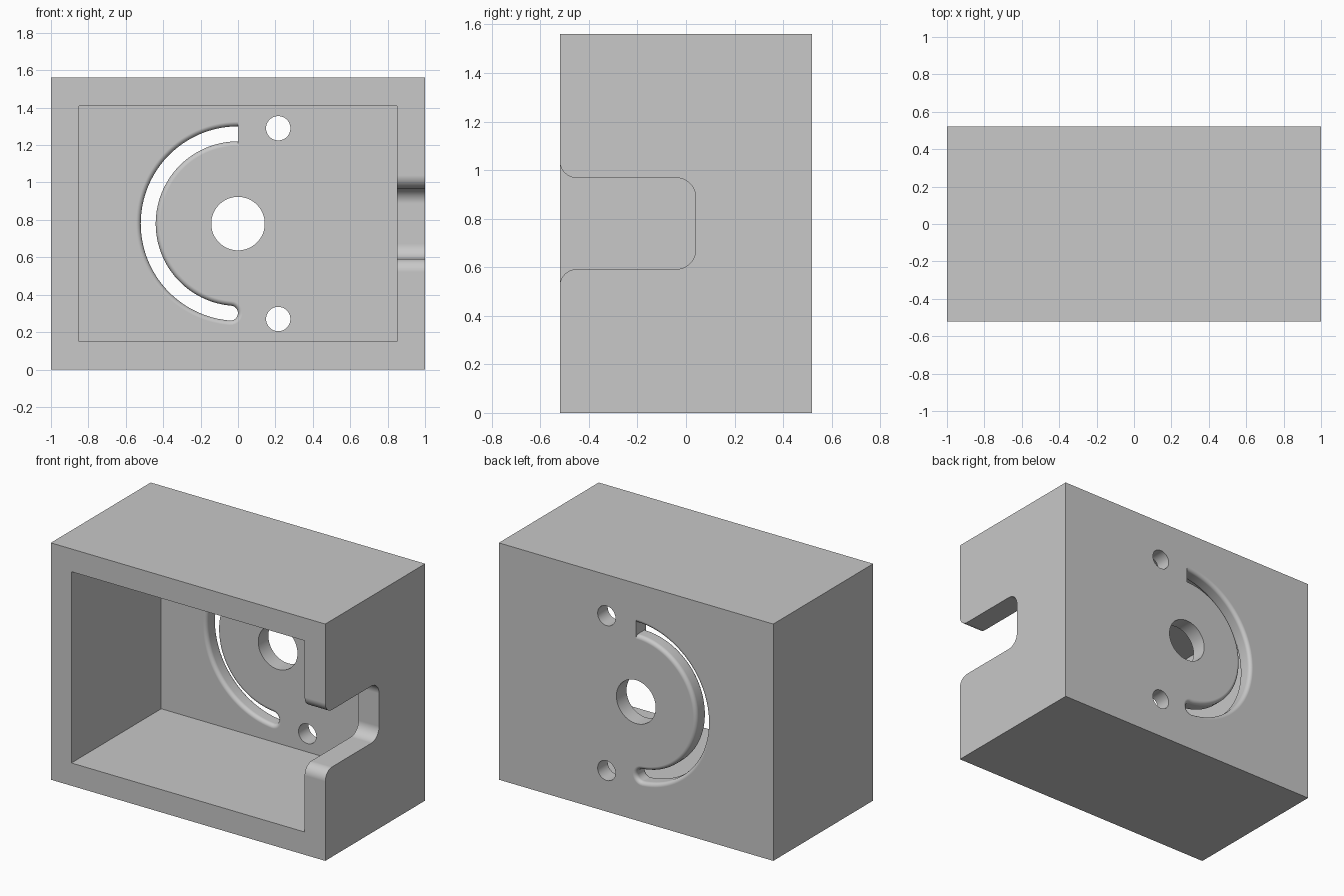
import bpy
import bmesh
from math import cos, sin, pi, radians
from mathutils import Vector

default = bpy.data.objects.get("Cube")
if default:
    bpy.data.objects.remove(default, do_unlink=True)

W, D, H = 2.0, 1.04, 1.56      # outer size
WALL, BACK = 0.15, 0.105       # side wall and back plate thickness
Y_OUT = D / 2
Y_IN = Y_OUT - BACK
MID = H / 2

grey = bpy.data.materials.new("light grey")
grey.use_nodes = True
grey.diffuse_color = (0.58, 0.58, 0.58, 1)
grey.node_tree.nodes["Principled BSDF"].inputs["Base Color"].default_value = grey.diffuse_color


def loft(name, rings):
    """Closed solid through rings with equal point counts."""
    bm = bmesh.new()
    loops = [[bm.verts.new(p) for p in ring] for ring in rings]
    n = len(loops[0])
    for a, b in zip(loops, loops[1:]):
        for i in range(n):
            j = (i + 1) % n
            bm.faces.new((a[i], a[j], b[j], b[i]))
    bm.faces.new(loops[0][::-1])
    bm.faces.new(loops[-1])
    bmesh.ops.recalc_face_normals(bm, faces=bm.faces)
    mesh = bpy.data.meshes.new(name)
    bm.to_mesh(mesh)
    bm.free()
    mesh.materials.append(grey)
    obj = bpy.data.objects.new(name, mesh)
    bpy.context.collection.objects.link(obj)
    return obj


def box(name, x0, x1, y0, y1, z0, z1):
    outline = ((x0, z0), (x1, z0), (x1, z1), (x0, z1))
    return loft(name, [[(x, y, z) for x, z in outline] for y in (y0, y1)])


def arc(u, v, r, start, end, steps):
    return [(u + r * cos(radians(start + (end - start) * i / steps)),
             v + r * sin(radians(start + (end - start) * i / steps)))
            for i in range(steps + 1)]


def hole(name, x, z, r):
    ring = arc(x, z, r, 0, 360, 64)[:-1]
    return loft(name, [[(a, y, b) for a, b in ring] for y in (Y_IN - 0.1, Y_OUT + 0.1)])


def slot_outline(grow):
    """Half ring, square at the top end and round at the bottom end."""
    r, half = 0.48, 0.04
    stop = 265.2
    cx, cz = r * cos(radians(stop)), MID + r * sin(radians(stop))
    outer = arc(0, MID, r + half + grow, 90, stop, 72)
    cap = arc(cx, cz, half + grow, stop, stop + 180, 12)[1:-1]
    inner = arc(0, MID, r - half - grow, stop, 90, 72)
    return outer + cap + inner


def slot_cutter():
    """Slot whose rims are rounded on both faces of the back plate."""
    fillet, steps = 0.025, 6
    layers = [(Y_IN - 0.1, fillet)]
    for i in range(steps + 1):
        t = i / steps * pi / 2
        layers.append((Y_IN + fillet * (1 - cos(t)), fillet * (1 - sin(t))))
    layers += [(Y_IN + Y_OUT - y, g) for y, g in reversed(layers)]
    return loft("slot_cutter", [[(x, y, z) for x, z in slot_outline(g)] for y, g in layers])


def notch_cutter():
    """Cable notch in the left wall, flared at the open front."""
    half, depth, r, flare = 0.188, 0.04, 0.08, 0.07
    front = -D / 2
    upper = [(front - 0.1, half + flare)]
    upper += arc(front + flare, half + flare, flare, 180, 270, 12)
    upper += arc(depth - r, half - r, r, 90, 0, 12)
    outline = upper + [(y, -z) for y, z in reversed(upper)]
    return loft("notch_cutter", [[(x, y, MID + z) for y, z in outline]
                                 for x in (W / 2 - WALL - 0.1, W / 2 + 0.1)])


# Open-fronted housing
housing = box("housing", -W / 2, W / 2, -D / 2, D / 2, 0, H)
cutters = [
    box("cavity_cutter", -W / 2 + WALL, W / 2 - WALL, -D / 2 - 0.1, Y_IN, WALL, H - WALL),
    notch_cutter(),
    hole("centre_hole_cutter", 0, MID, 0.143),
    hole("upper_hole_cutter", 0.215, MID + 0.51, 0.065),
    hole("lower_hole_cutter", 0.215, MID - 0.51, 0.065),
    slot_cutter(),
]

bpy.ops.object.select_all(action='DESELECT')
housing.select_set(True)
bpy.context.view_layer.objects.active = housing
for cutter in cutters:
    cutter.hide_render = True
    cut = housing.modifiers.new(cutter.name, 'BOOLEAN')
    cut.operation = 'DIFFERENCE'
    cut.solver = 'EXACT'
    cut.object = cutter
    bpy.ops.object.modifier_apply(modifier=cut.name)
    bpy.data.objects.remove(cutter, do_unlink=True)

# Smooth fillets and holes, crisp box edges
bpy.ops.object.shade_smooth_by_angle(angle=radians(30))
weighted = housing.modifiers.new("even_shading", 'WEIGHTED_NORMAL')
weighted.keep_sharp = True
